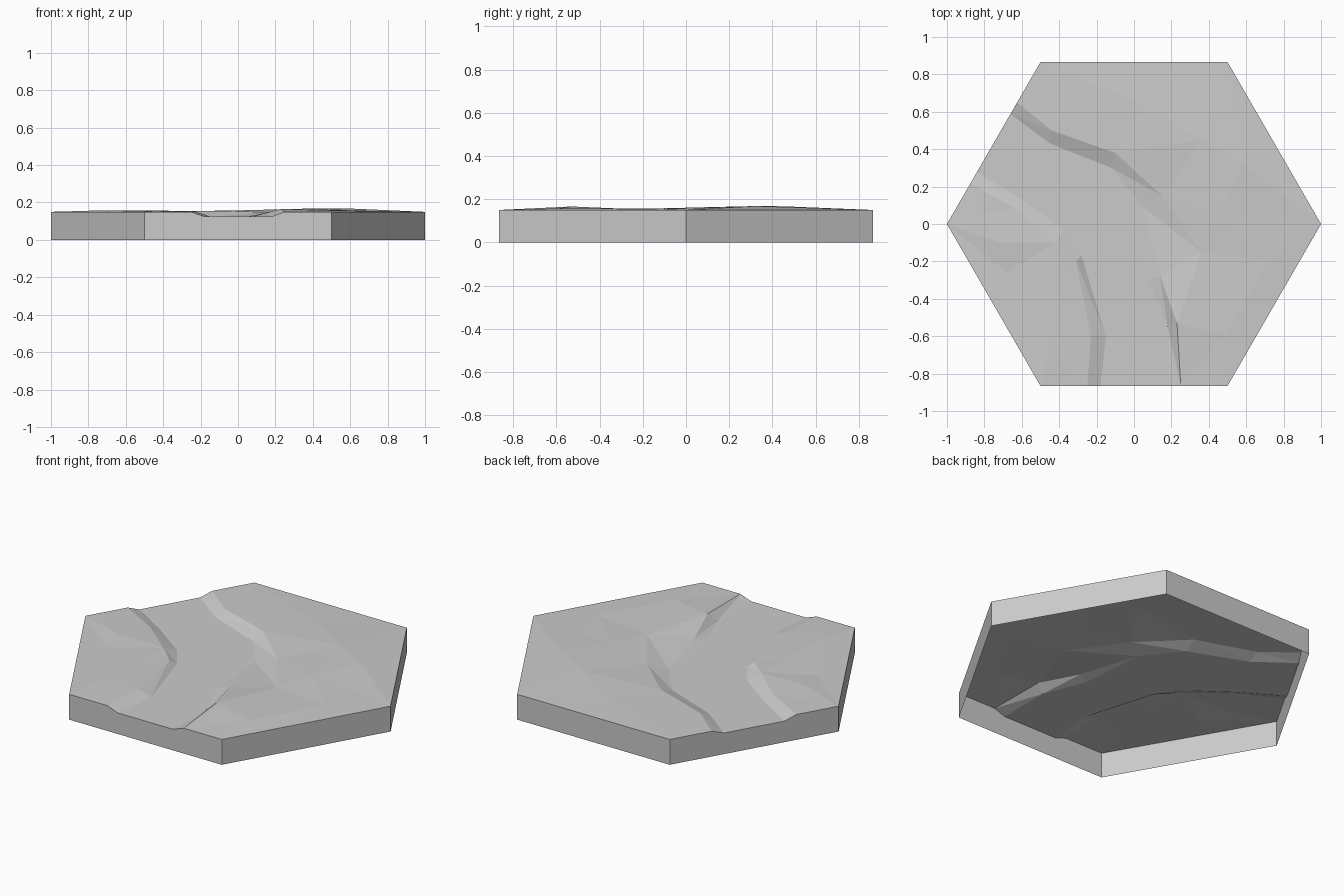
import bpy
import math
from mathutils import Vector
from mathutils.geometry import delaunay_2d_cdt

cube = bpy.data.objects.get("Cube")
if cube:
    bpy.data.objects.remove(cube, do_unlink=True)

RIM, BED = 0.15, 0.125

stone = bpy.data.materials.new("stone_grey")
stone.use_nodes = True
grey = (0.6, 0.6, 0.6, 1)
stone.diffuse_color = grey
stone.node_tree.nodes["Principled BSDF"].inputs["Base Color"].default_value = grey

# Hexagon corners and the two river mouths
corners = [(math.cos(math.radians(a)), math.sin(math.radians(a)))
           for a in range(0, 360, 60)]


def mouth(i, offset):
    """Point on side i, offset from its middle."""
    a, b = Vector(corners[i]), Vector(corners[(i + 1) % 6])
    return tuple((a + b) / 2 + (b - a).normalized() * offset)


# River banks: crest and foot lines running from the left side to the front
right_crest = [mouth(2, -0.25), (-0.44, 0.5), (-0.1, 0.38), (0.15, 0.15)]
right_foot = [mouth(2, -0.18), (-0.45, 0.43), (-0.12, 0.3), (0.05, 0.09),
              (0.08, -0.3), (0.18, -0.55), mouth(4, 0.18)]
lower_crest = [(0.14, -0.28), (0.23, -0.53), mouth(4, 0.25)]
left_crest = [mouth(2, 0.25), (-0.63, 0.08), (-0.42, -0.1), (-0.31, -0.2),
              (-0.23, -0.6), mouth(4, -0.25)]
left_foot = [mouth(2, 0.18), (-0.6, 0.13), (-0.38, -0.03), (-0.28, -0.17),
             (-0.15, -0.6), mouth(4, -0.18)]

# Gentle mounds on both sides of the river
mounds = [
    (0.59, 0.32, 0.168), (0.05, 0.64, 0.158), (0.36, 0.45, 0.167),
    (0.36, -0.15, 0.15), (0.45, 0.06, 0.162), (0.68, 0.04, 0.158),
    (0.72, -0.2, 0.155), (0.49, -0.59, 0.157), (-0.72, -0.1, 0.158),
    (-0.68, -0.26, 0.148), (-0.43, -0.38, 0.157), (-0.45, -0.65, 0.157),
    (-0.83, 0.05, 0.153),
]

points, heights, edges = [], [], []


def add_line(line, z, peaks=None):
    start = len(points)
    points.extend(Vector(p) for p in line)
    heights.extend((peaks or {}).get(i, z) for i in range(len(line)))
    edges.extend((i, i + 1) for i in range(start, len(points) - 1))


# Rim loop runs through the mouths so that the walls follow the river bed
rim = []
for i, c in enumerate(corners):
    rim.append((c, RIM))
    if i in (2, 4):
        rim += [(mouth(i, o), RIM if abs(o) > 0.2 else BED)
                for o in (-0.25, -0.18, 0.18, 0.25)]
rim_count = len(rim)
points += [Vector(p) for p, z in rim]
heights += [z for p, z in rim]
edges += [(i, (i + 1) % rim_count) for i in range(rim_count)]

add_line(right_crest, RIM, {1: 0.152, 2: 0.155, 3: 0.148})
add_line(right_foot, BED)
add_line(lower_crest, RIM, {0: 0.142, 1: 0.166})
add_line(left_crest, RIM, {2: 0.156, 4: 0.153})
add_line(left_foot, BED)
for x, y, z in mounds:
    points.append(Vector((x, y)))
    heights.append(z)

verts2d, _, faces, origins, _, _ = delaunay_2d_cdt(
    points, edges, [list(range(rim_count))], 1, 1e-4)
verts = [(v.x, v.y, heights[o[0]] if o else RIM)
         for v, o in zip(verts2d, origins)]
faces = [list(f) for f in faces]

# Side walls, open underneath
lookup = {i: n for n, o in enumerate(origins) for i in o}
base = len(verts)
verts += [(p[0], p[1], 0) for p, z in rim]
for i in range(rim_count):
    j = (i + 1) % rim_count
    faces.append([lookup[j], lookup[i], base + i, base + j])

mesh = bpy.data.meshes.new("river_tile")
mesh.from_pydata(verts, [], faces)
mesh.materials.append(stone)
mesh.update()
tile = bpy.data.objects.new("river_tile", mesh)
bpy.context.collection.objects.link(tile)
